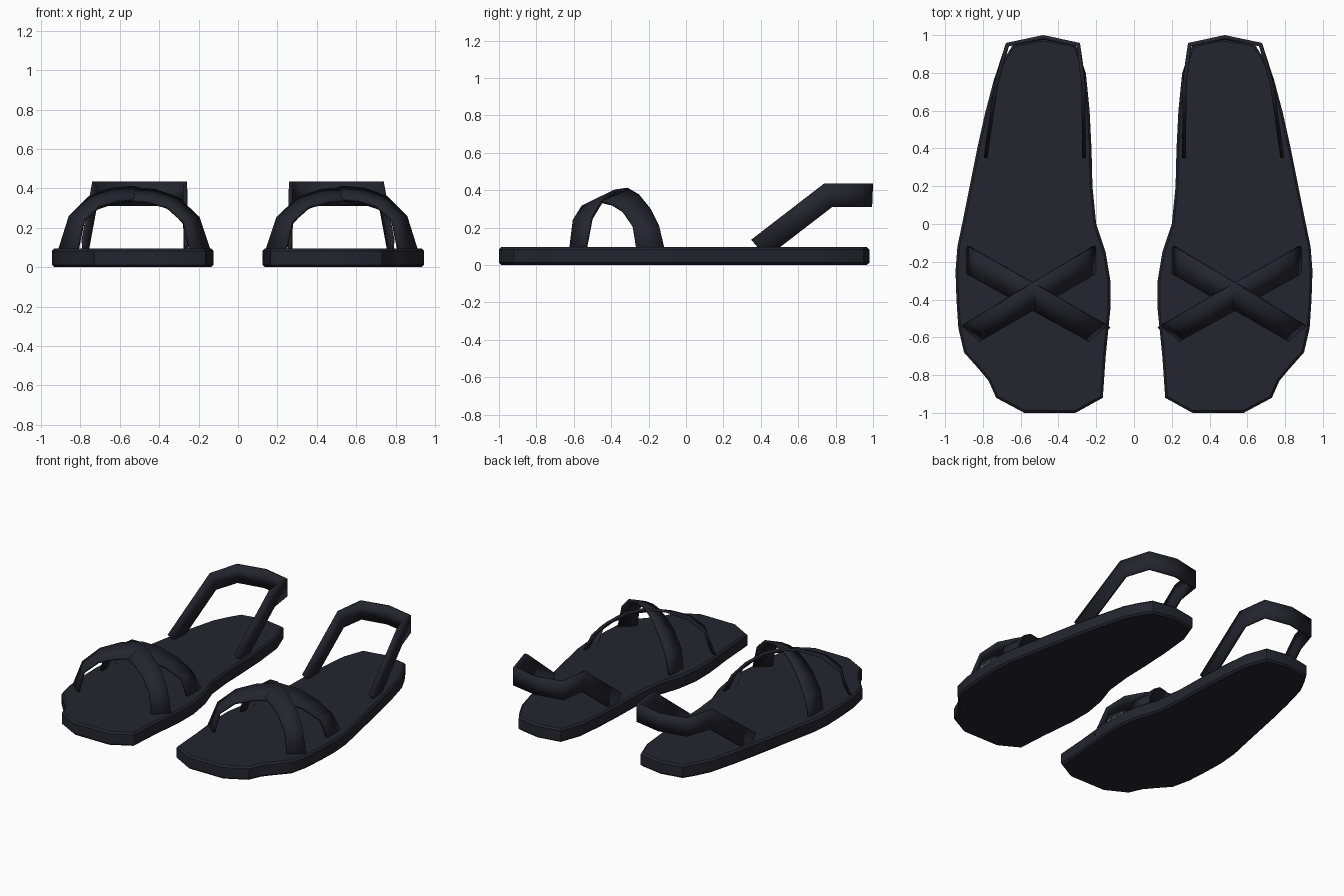
import bpy, bmesh, math

if "Cube" in bpy.data.objects:
    bpy.data.objects.remove(bpy.data.objects["Cube"])

navy = bpy.data.materials.new("dark_navy")
navy.diffuse_color = (0.018, 0.018, 0.028, 1)
navy.use_nodes = True
navy.node_tree.nodes["Principled BSDF"].inputs["Base Color"].default_value = navy.diffuse_color


def finish(name, bm, thickness=0):
    """Turn a right-shoe bmesh into an object mirrored to the left shoe."""
    bmesh.ops.recalc_face_normals(bm, faces=bm.faces)
    me = bpy.data.meshes.new(name)
    bm.to_mesh(me)
    bm.free()
    me.materials.append(navy)
    ob = bpy.data.objects.new(name, me)
    bpy.context.collection.objects.link(ob)
    bpy.ops.object.select_all(action='DESELECT')
    ob.select_set(True)
    bpy.context.view_layer.objects.active = ob
    bpy.ops.object.shade_smooth_by_angle(angle=math.radians(30))
    if thickness:
        s = ob.modifiers.new("thickness", 'SOLIDIFY')
        s.thickness = thickness
        s.offset = 0
        s.use_even_offset = True
    m = ob.modifiers.new("pair", 'MIRROR')
    m.use_mirror_merge = False
    return ob


def band(name, edge_a, edge_b, thickness):
    """Ribbon between two edge lines."""
    bm = bmesh.new()
    rows = [(bm.verts.new(a), bm.verts.new(b)) for a, b in zip(edge_a, edge_b)]
    for (a, b), (c, d) in zip(rows, rows[1:]):
        bm.faces.new((a, c, d, b))
    return finish(name, bm, thickness)


# sole: foot outline with slightly rounded rims
outline = [(.48, .98), (.64, .95), (.69, .87), (.74, .77), (.79, .58), (.83, .40), (.87, .2),
           (.91, 0), (.935, -.12), (.945, -.25), (.94, -.4), (.93, -.55), (.90, -.68),
           (.82, -.77), (.77, -.83), (.73, -.92), (.58, -1), (.31, -1), (.165, -.92),
           (.15, -.7), (.125, -.45), (.125, -.3), (.15, -.15), (.2, 0), (.22, .2),
           (.225, .4), (.235, .6), (.255, .8), (.31, .95)]
bm = bmesh.new()
base = bm.faces.new([bm.verts.new((x, y, 0)) for x, y in outline])
ext = bmesh.ops.extrude_face_region(bm, geom=[base])
bmesh.ops.translate(bm, vec=(0, 0, .095),
                    verts=[v for v in ext['geom'] if isinstance(v, bmesh.types.BMVert)])
rims = [e for e in bm.edges if abs(e.verts[0].co.z - e.verts[1].co.z) < 1e-4]
bmesh.ops.bevel(bm, geom=rims, offset=.012, segments=1, affect='EDGES')
finish("sole", bm)

# crossed toe straps: (x, z) arches of the front and back edge, straight in plan
front_arch = [(.24, .07), (.275, .23), (.36, .305), (.46, .332), (.54, .338), (.64, .325),
              (.745, .29), (.845, .21), (.885, .07)]
back_arch = [(.13, .04), (.20, .25), (.30, .345), (.42, .39), (.54, .40), (.645, .365),
             (.75, .29), (.83, .2), (.885, .07)]
front = [(x, -.62 + (x - .24) * .554, z) for x, z in front_arch]
back = [(x, -.55 + (x - .12) * .571, z) for x, z in back_arch]


def swap(pts, lift):
    return [(.93 - (x - .12) * .948, y, z + lift) for x, y, z in pts]


band("toe_strap_inner", front, back, .016)
band("toe_strap_outer", swap(front, .006), swap(back, .006), .016)

# heel strap: rises from both sides and wraps behind the heel
upper = [(.785, .35, .135), (.73, .74, .435), (.67, .95, .435), (.48, .99, .435),
         (.295, .95, .435), (.268, .74, .435), (.265, .35, .135)]
lower = [(.775, .43, .04), (.725, .78, .31), (.67, .95, .31), (.48, .985, .31),
         (.295, .95, .31), (.27, .78, .31), (.265, .43, .04)]
band("heel_strap", upper, lower, .02)
